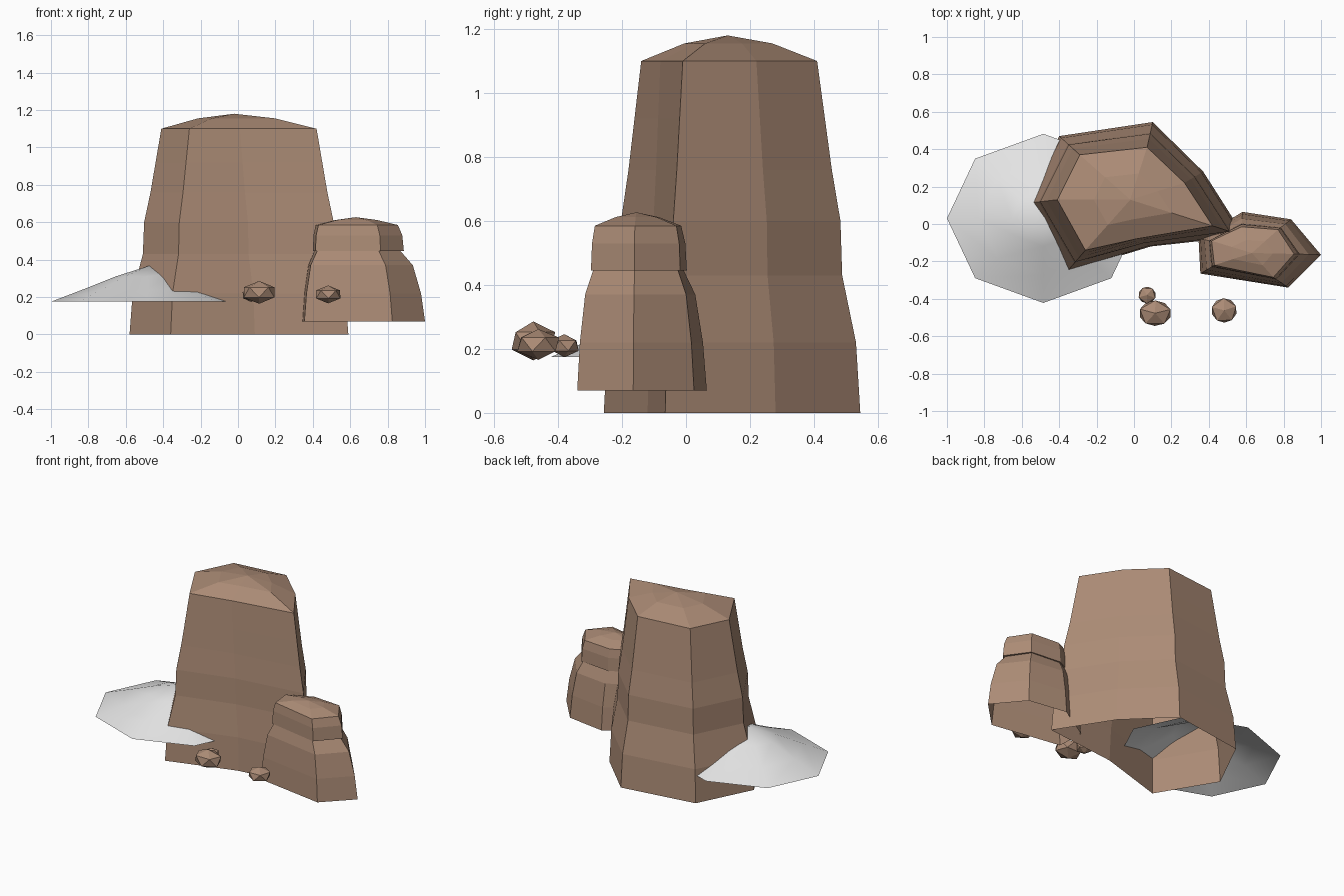
import bpy, bmesh, math
from mathutils import Vector, Matrix

if "Cube" in bpy.data.objects:
    bpy.data.objects.remove(bpy.data.objects["Cube"], do_unlink=True)


def material(name, rgb):
    mat = bpy.data.materials.new(name)
    mat.use_nodes = True
    color = (*rgb, 1)
    mat.diffuse_color = color
    bsdf = mat.node_tree.nodes["Principled BSDF"]
    bsdf.inputs["Base Color"].default_value = color
    bsdf.inputs["Roughness"].default_value = 0.9
    return mat


def finish(bm, name, mat, smooth=False):
    bmesh.ops.recalc_face_normals(bm, faces=bm.faces)
    for f in bm.faces:
        f.smooth = smooth
    mesh = bpy.data.meshes.new(name)
    bm.to_mesh(mesh)
    bm.free()
    mesh.materials.append(mat)
    obj = bpy.data.objects.new(name, mesh)
    bpy.context.collection.objects.link(obj)
    return obj


def loft(rings, peak, name, mat, smooth=False):
    """Open-bottomed shell through equal rings, closed by a fan at the peak."""
    bm = bmesh.new()
    loops = [[bm.verts.new(p) for p in ring] for ring in rings]
    n = len(loops[0])
    for low, high in zip(loops, loops[1:]):
        for i in range(n):
            j = (i + 1) % n
            bm.faces.new((low[i], low[j], high[j], high[i]))
    tip = bm.verts.new(peak)
    for i in range(n):
        bm.faces.new((loops[-1][i], loops[-1][(i + 1) % n], tip))
    return finish(bm, name, mat, smooth)


def rock(name, base, top, levels, crown_z, peak, mat):
    """Blend the base outline into the top outline at each (height, blend)."""
    rings = []
    for z, t in levels:
        rings.append([(*Vector(a).lerp(Vector(b), t), z) for a, b in zip(base, top)])
    rings.append([(*Vector(b).lerp(Vector(peak[:2]), 0.5), crown_z) for b in top])
    return loft(rings, peak, name, mat)


brown = material("rock brown", (0.41, 0.26, 0.18))
white = material("snow white", (0.78, 0.78, 0.78))

# Tall rock
rock("tall_rock",
     [(-.36, -.257), (.09, -.12), (.59, -.065), (.37, .28), (.10, .545), (-.40, .47), (-.58, .11)],
     [(-.26, -.14), (.01, -.08), (.42, -.01), (.27, .22), (.07, .41), (-.29, .37), (-.41, .13)],
     [(0, 0), (.22, .1), (.43, .42), (.6, .46), (.76, .66), (.92, .82), (1.1, 1)],
     1.155, (-.02, .13, 1.18), brown)

# Low rock with an overhanging upper block
rock("low_rock",
     [(.355, -.265), (.825, -.34), (1.0, -.165), (.84, .025), (.58, .065), (.345, -.08)],
     [(.43, -.22), (.745, -.285), (.855, -.16), (.77, -.03), (.575, -.015), (.415, -.09)],
     [(.07, 0), (.22, .15), (.37, .45), (.445, .9), (.445, .78), (.53, .84), (.585, 1)],
     .612, (.63, -.155, .627), brown)

# Snow mound: shallow eight-sided cone
rings = []
for r, z, lift in ((1, .175, 0), (.67, .24, 0), (.33, .31, .02)):
    angles = [math.tau * i / 8 for i in range(8)]
    rings.append([(-.485 + .515 * r * math.cos(a), .03 + .452 * r * math.sin(a),
                   z + lift * max(0, math.cos(a))) for a in angles])
loft(rings, (-.475, .03, .367), "snow_mound", white, smooth=True)

# Pebbles
for name, centre, size, turn in (
        ("large_pebble", (.113, -.477, .225), (.096, .076, .061), .3),
        ("tiny_pebble", (.07, -.38, .21), (.052, .05, .036), .9),
        ("side_pebble", (.482, -.462, .214), (.076, .073, .048), 1.6)):
    bm = bmesh.new()
    bmesh.ops.create_icosphere(bm, subdivisions=1, radius=1)
    bm.transform(Matrix.Translation(centre) @ Matrix.Diagonal((*size, 1))
                 @ Matrix.Rotation(turn, 4, "Z"))
    finish(bm, name, brown)
